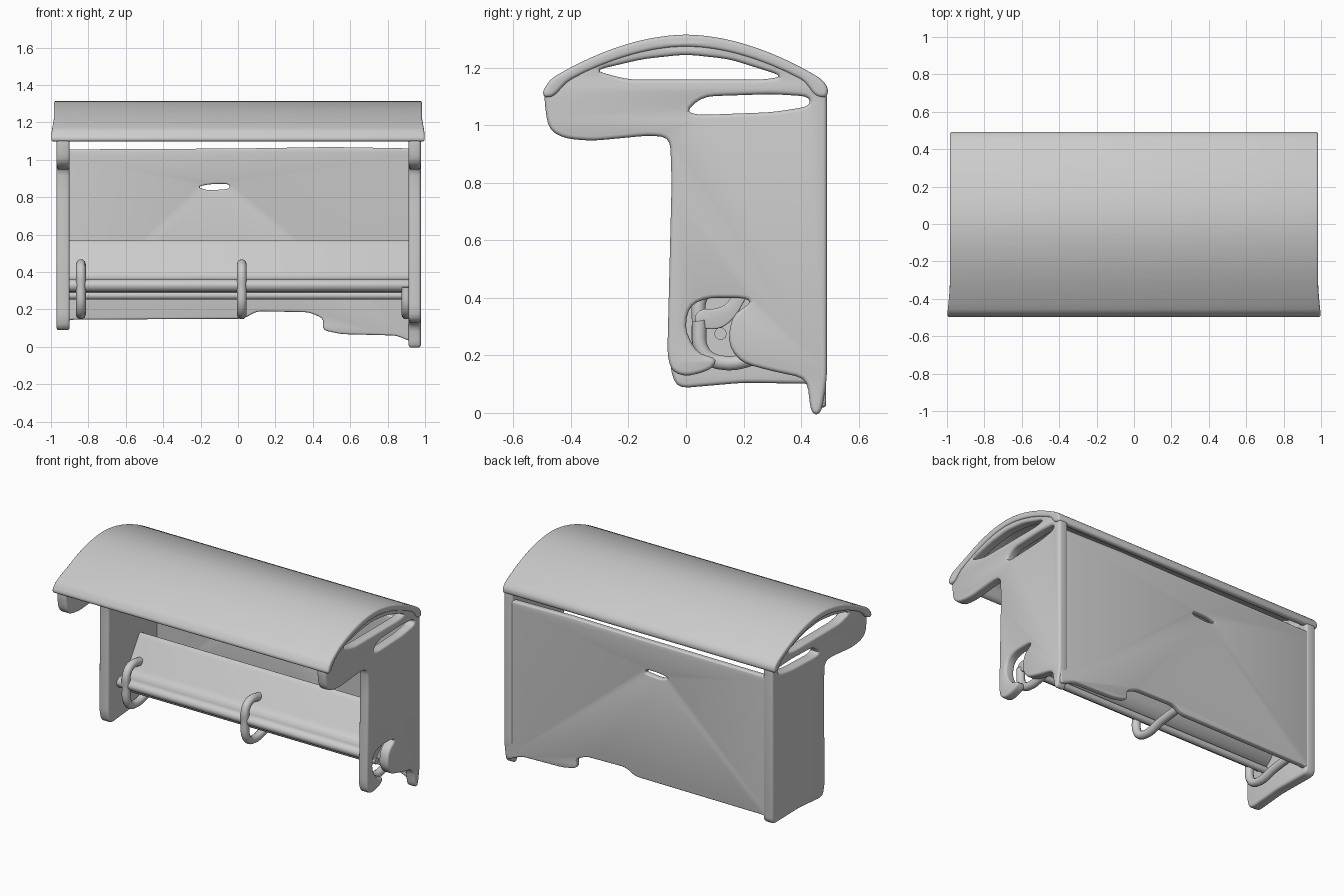
import bpy, bmesh, math
from mathutils import Vector

if "Cube" in bpy.data.objects:
    bpy.data.objects.remove(bpy.data.objects["Cube"])

YZ = (math.pi / 2, 0, math.pi / 2)   # profile drawn in y,z and extruded along x
XZ = (math.pi / 2, 0, 0)             # profile drawn in x,z and extruded along y


def rounded(pts, r):
    """Round every corner of a closed outline."""
    pts = [Vector(p) for p in pts]
    out = []
    for i, p in enumerate(pts):
        a, b = pts[i - 1] - p, pts[(i + 1) % len(pts)] - p
        p0 = p + a.normalized() * min(r, a.length * 0.45)
        p1 = p + b.normalized() * min(r, b.length * 0.45)
        for t in (0, 0.33, 0.67, 1):
            out.append(p0 * (1 - t) ** 2 + p * 2 * t * (1 - t) + p1 * t * t)
    return out


def to_mesh(ob):
    bpy.context.collection.objects.link(ob)
    bpy.ops.object.select_all(action='DESELECT')
    ob.select_set(True)
    bpy.context.view_layer.objects.active = ob
    bpy.ops.object.convert(target='MESH')
    ob = bpy.context.object
    bm = bmesh.new()
    bm.from_mesh(ob.data)
    bmesh.ops.remove_doubles(bm, verts=bm.verts, dist=0.0002)
    bmesh.ops.recalc_face_normals(bm, faces=bm.faces)
    bm.to_mesh(ob.data)
    bm.free()
    bpy.ops.object.transform_apply(location=True, rotation=True, scale=True)
    bpy.ops.object.shade_smooth_by_angle(angle=math.radians(40))
    return ob


def plate(name, outlines, thick, loc, rot, r=0.05, bevel=0.014):
    """Extrude an outline (later outlines are holes) with soft edges."""
    cu = bpy.data.curves.new(name, 'CURVE')
    cu.dimensions, cu.fill_mode = '2D', 'BOTH'
    cu.extrude = thick / 2 - bevel
    cu.bevel_depth, cu.bevel_resolution, cu.offset = bevel, 2, -bevel
    for o in outlines:
        pts = rounded(o, r)
        sp = cu.splines.new('POLY')
        sp.points.add(len(pts) - 1)
        for q, p in zip(sp.points, pts):
            q.co = (p.x, p.y, 0, 1)
        sp.use_cyclic_u = True
    ob = bpy.data.objects.new(name, cu)
    ob.location, ob.rotation_euler = loc, rot
    return to_mesh(ob)


def tube(name, pts, r):
    cu = bpy.data.curves.new(name, 'CURVE')
    cu.dimensions = '3D'
    cu.bevel_depth, cu.bevel_resolution, cu.use_fill_caps = r, 3, True
    sp = cu.splines.new('BEZIER')
    sp.resolution_u = 6
    sp.bezier_points.add(len(pts) - 1)
    for q, p in zip(sp.bezier_points, pts):
        q.co = p
        q.handle_left_type = q.handle_right_type = 'AUTO'
    return to_mesh(bpy.data.objects.new(name, cu))


# Arched roof sheet
def arch(y):
    return 1.315 - 0.62 * abs(y) ** 1.85


ys = [-0.47 + 0.94 * i / 16 for i in range(17)]
top = [(-0.5, 1.115)] + [(y, arch(y)) for y in ys] + [(0.495, 1.13), (0.49, 1.095)]
under = [(0.45, 1.1)] + [(y, arch(y) - 0.042) for y in reversed(ys[1:-1])] + [(-0.46, 1.1), (-0.49, 1.095)]
roof = plate("roof", [top + under], 1.97, (0, 0, 0), YZ, 0.02, 0.012)
for v in roof.data.vertices:         # front corners flare out slightly
    if v.co.y < -0.35:
        v.co.x *= 1 + 0.1 * (-0.35 - v.co.y)

# Side walls: shared head with two slots, different feet
head = [(0.49, 1.12)] + [(y, arch(y) - 0.008) for y in reversed(ys[::2])]
head += [(-0.495, 1.11), (-0.48, 0.99), (-0.43, 0.955), (-0.33, 0.945), (-0.12, 0.965),
         (-0.055, 0.955), (-0.05, 0.8)]
slots = [[(-0.32, 1.19), (-0.15, 1.23), (0, 1.246), (0.15, 1.23), (0.34, 1.17), (0.27, 1.158), (-0.2, 1.158)],
         [(0.0, 1.05), (0.06, 1.1), (0.3, 1.108), (0.43, 1.1), (0.43, 1.065), (0.3, 1.045), (0.04, 1.035)]]
left_foot = [(-0.055, 0.15), (-0.03, 0.085), (0.2, 0.105), (0.49, 0.1)]
right_foot = [(-0.065, 0.2), (-0.05, 0.145), (0, 0.125), (0.09, 0.15), (0.11, 0.19), (0.04, 0.205),
              (-0.005, 0.29), (0.01, 0.37), (0.07, 0.4), (0.2, 0.4), (0.23, 0.385), (0.16, 0.34),
              (0.145, 0.24), (0.19, 0.175), (0.3, 0.145), (0.42, 0.12), (0.435, -0.005),
              (0.47, -0.005), (0.49, 0.12)]
plate("left_wall", [head + left_foot] + slots, 0.07, (-0.935, 0, 0), YZ, 0.04)
plate("right_wall", [head + right_foot] + slots, 0.065, (0.945, 0, 0), YZ, 0.04)

# Back wall with uneven lower edge and a narrow slit
back = [(-0.96, 1.055), (-0.96, 0.12), (-0.9, 0.145), (0.03, 0.15), (0.1, 0.19), (0.38, 0.185),
        (0.46, 0.15), (0.45, 0.09), (0.55, 0.068), (0.85, 0.06), (0.965, 0.01), (0.965, 1.06),
        (0.5, 1.068), (0, 1.06)]
slit = [(-0.22, 0.855), (-0.15, 0.87), (-0.05, 0.872), (-0.04, 0.845), (-0.16, 0.835)]
plate("back_wall", [back, slit], 0.04, (0, 0.467, 0), XZ, 0.03, 0.01)

# Leaning bench: sloping back rest that turns into a rounded front lip
bench = [(0.27, 0.575), (0.14, 0.375), (0.1, 0.36), (0.05, 0.362), (0.025, 0.33), (0.05, 0.292),
         (0.12, 0.29), (0.17, 0.33), (0.3, 0.56)]
plate("bench", [bench], 1.83, (0.0, 0, 0), YZ, 0.03, 0.006)
tube("bench_lower_rail", [(-0.9, 0.12, 0.275), (0, 0.12, 0.275), (0.92, 0.12, 0.275)], 0.022)

# Bench brackets hooked round the lip and tied to the back wall
for name, x in (("left", -0.84), ("middle", 0.02), ("right", 0.9)):
    path = [(0.46, 0.22), (0.28, 0.2), (0.12, 0.175), (0.06, 0.21), (0.045, 0.32)]
    if name != "right":
        path += [(0.055, 0.41), (0.1, 0.44), (0.19, 0.43)]
    tube(name + "_bench_bracket", [(x, y, z) for y, z in path], 0.026)
